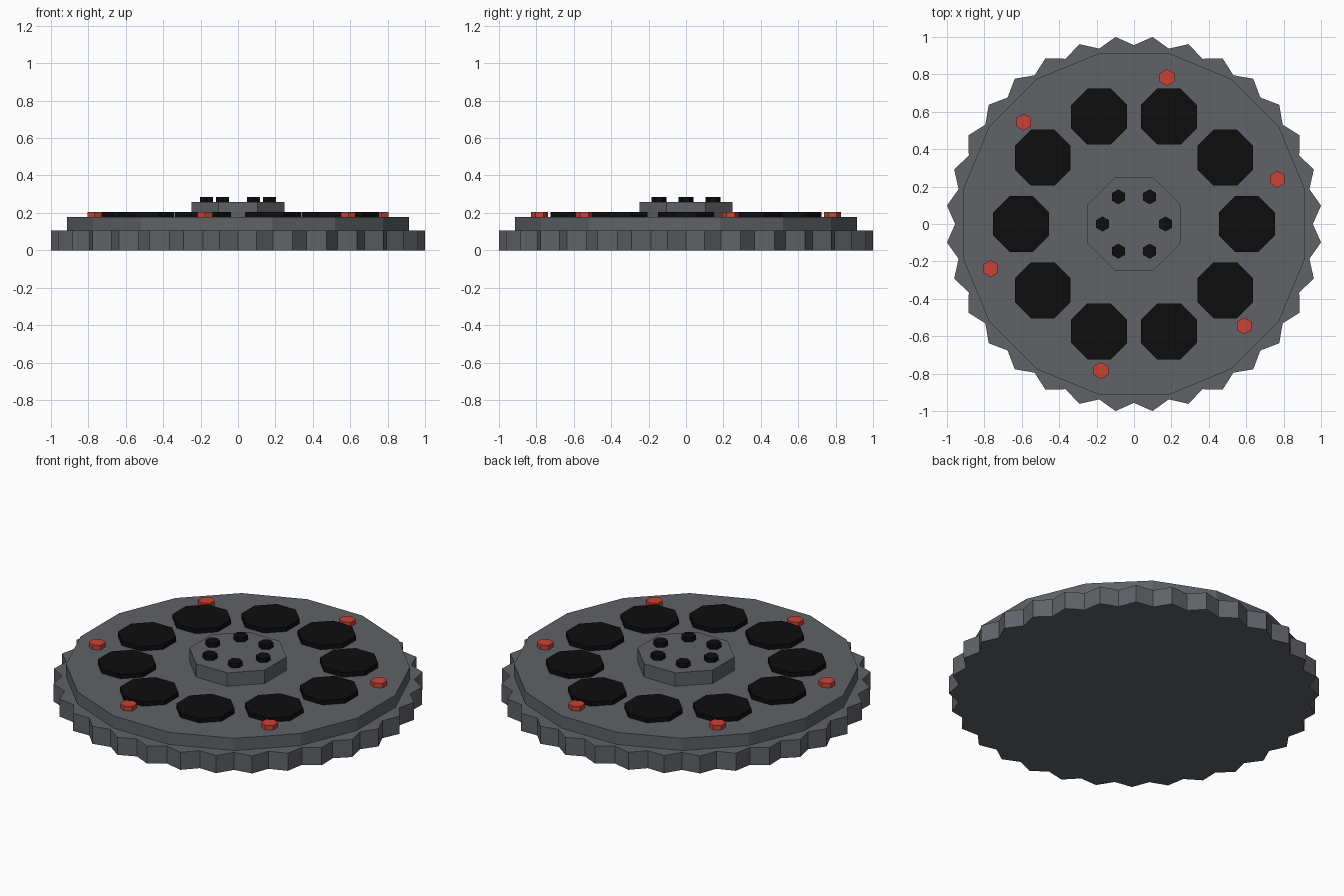
import bpy
import bmesh
from math import sin, cos, pi, radians

old = bpy.data.objects.get("Cube")
if old:
    bpy.data.objects.remove(old, do_unlink=True)


def material(name, rgb):
    m = bpy.data.materials.new(name)
    m.use_nodes = True
    m.diffuse_color = (*rgb, 1)
    m.node_tree.nodes["Principled BSDF"].inputs["Base Color"].default_value = (*rgb, 1)
    return m


steel = material("steel grey", (0.115, 0.122, 0.135))
black = material("black", (0.004, 0.004, 0.004))
red = material("red", (0.6, 0.055, 0.035))


def polygon(radius, sides, start):
    return [(radius * cos(start + 2 * pi * i / sides),
             radius * sin(start + 2 * pi * i / sides)) for i in range(sides)]


def prism(name, outline, bottom, top, mat, centre=(0, 0)):
    """Flat-shaded extrusion of a 2D outline."""
    bm = bmesh.new()
    face = bm.faces.new([bm.verts.new((x, y, 0)) for x, y in outline])
    result = bmesh.ops.extrude_face_region(bm, geom=[face])
    for v in result["geom"]:
        if isinstance(v, bmesh.types.BMVert):
            v.co.z = top - bottom
    bmesh.ops.recalc_face_normals(bm, faces=bm.faces)
    mesh = bpy.data.meshes.new(name)
    bm.to_mesh(mesh)
    bm.free()
    mesh.materials.append(mat)
    ob = bpy.data.objects.new(name, mesh)
    ob.location = (*centre, bottom)
    bpy.context.collection.objects.link(ob)
    return ob


def ring(name, count, distance, turn, radius, sides, start, bottom, top, mat):
    """Equal prisms around the axis, all facing the same way."""
    for i, c in enumerate(polygon(distance, count, turn)):
        prism(f"{name}_{i + 1}", polygon(radius, sides, start), bottom, top, mat, c)


# Toothed rim: tips and valleys alternate
teeth = 32
tips = polygon(1.0048, teeth, pi / teeth)
valleys = polygon(0.956, teeth, 2 * pi / teeth)
rim = [p for pair in zip(tips, valleys) for p in pair]
prism("toothed_rim", rim, 0, 0.105, steel)

# Raised plate and hub
prism("plate", polygon(0.933, 16, pi / 16), 0.105, 0.178, steel)
prism("hub", polygon(0.27, 8, pi / 8), 0.178, 0.258, steel)

# Dark discs, hub bolts and red studs
ring("disc", 10, 0.603, 0, 0.162, 8, pi / 8, 0.178, 0.205, black)
ring("hub_bolt", 6, 0.168, 0, 0.04, 6, pi / 2, 0.258, 0.285, black)
ring("red_stud", 6, 0.803, radians(17.3), 0.045, 6, pi / 2, 0.178, 0.205, red)
